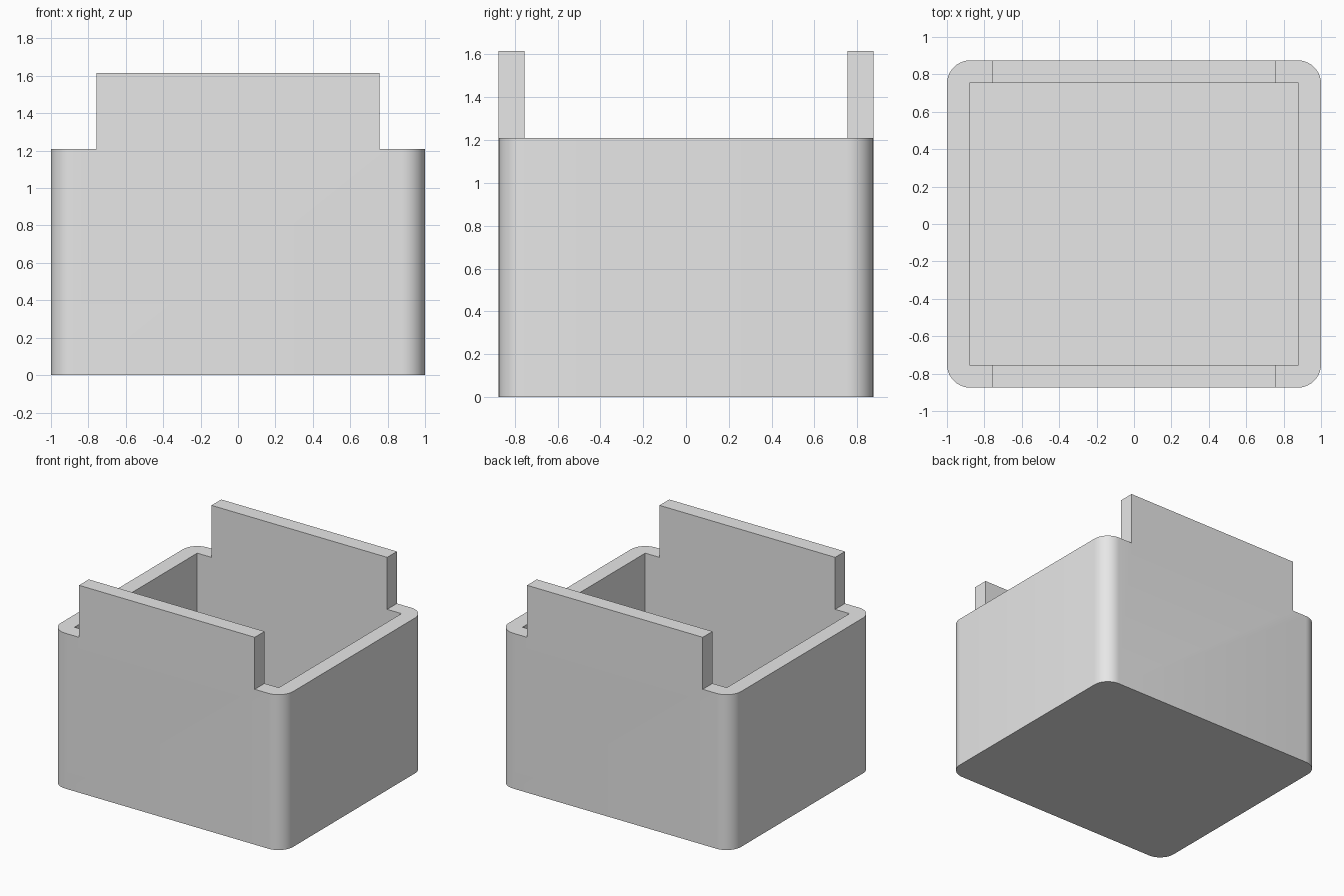
import bpy
import bmesh
from math import radians
from mathutils import Matrix, Vector

if "Cube" in bpy.data.objects:
    bpy.data.objects.remove(bpy.data.objects["Cube"], do_unlink=True)

HALF_X, HALF_Y = 1.0, 0.875      # outer half sizes
RIM, TOP = 1.21, 1.615           # rim height and tab height
WALL, RADIUS, TAB = 0.12, 0.125, 0.757

grey = bpy.data.materials.new("plain grey")
grey.use_nodes = True
colour = (0.8, 0.8, 0.8, 1)
grey.diffuse_color = colour
grey.node_tree.nodes["Principled BSDF"].inputs["Base Color"].default_value = colour


def make_box(name, low, high, radius=0):
    """Box between two corners, with optional rounded upright edges."""
    low, high = Vector(low), Vector(high)
    bm = bmesh.new()
    place = Matrix.Translation((low + high) / 2) @ Matrix.Diagonal((high - low).to_4d())
    bmesh.ops.create_cube(bm, size=1, matrix=place)
    if radius:
        upright = [e for e in bm.edges
                   if abs(e.verts[0].co.z - e.verts[1].co.z) > 0.01]
        bmesh.ops.bevel(bm, geom=upright, offset=radius, segments=10,
                        profile=0.5, affect='EDGES')
    mesh = bpy.data.meshes.new(name)
    bm.to_mesh(mesh)
    bm.free()
    obj = bpy.data.objects.new(name, mesh)
    mesh.materials.append(grey)
    bpy.context.collection.objects.link(obj)
    return obj


# Rounded block as tall as the tabs
box = make_box("open_box", (-HALF_X, -HALF_Y, 0), (HALF_X, HALF_Y, TOP), RADIUS)

# Cavity with square corners, and a notch at each side that leaves the two tabs
cutters = [make_box("cavity_cutter", (WALL - HALF_X, WALL - HALF_Y, WALL),
                    (HALF_X - WALL, HALF_Y - WALL, 2))]
for side, start, end in (("left", TAB, 1.2), ("right", -1.2, -TAB)):
    cutters.append(make_box(side + "_notch_cutter", (start, -1.2, RIM), (end, 1.2, 2)))

bpy.context.view_layer.objects.active = box
box.select_set(True)
for cutter in cutters:
    cutter.hide_render = True
    cut = box.modifiers.new(cutter.name, 'BOOLEAN')
    cut.operation = 'DIFFERENCE'
    cut.solver = 'EXACT'
    cut.object = cutter
    bpy.ops.object.modifier_apply(modifier=cut.name)
    bpy.data.objects.remove(cutter, do_unlink=True)

bpy.ops.object.shade_smooth_by_angle(angle=radians(30))
